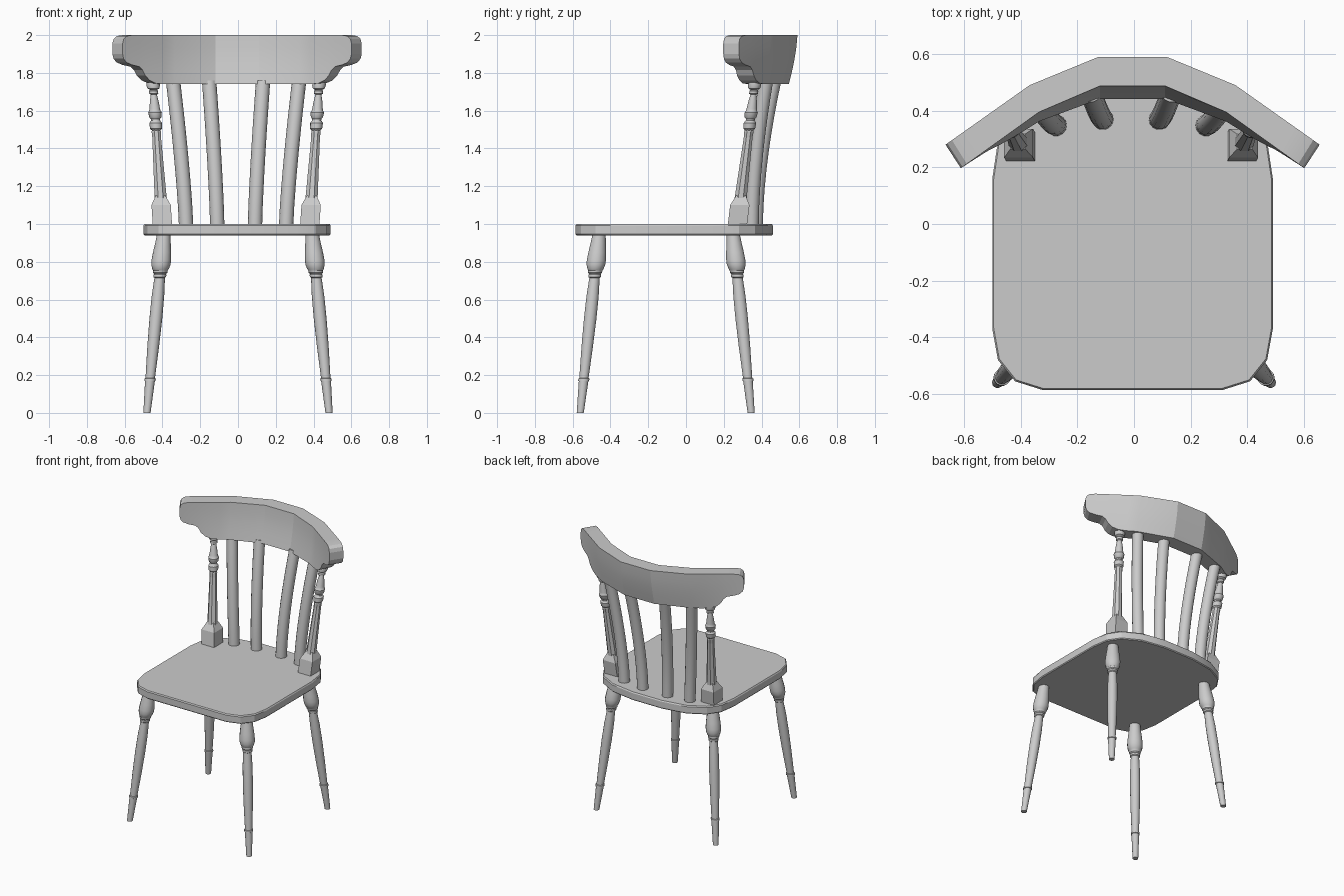
import bpy, bmesh, math
from mathutils import Vector

if "Cube" in bpy.data.objects:
    bpy.data.objects.remove(bpy.data.objects["Cube"])


def finish(name, bm, smooth=35):
    bmesh.ops.recalc_face_normals(bm, faces=bm.faces)
    me = bpy.data.meshes.new(name)
    bm.to_mesh(me)
    bm.free()
    ob = bpy.data.objects.new(name, me)
    bpy.context.collection.objects.link(ob)
    if smooth:
        bpy.ops.object.select_all(action='DESELECT')
        ob.select_set(True)
        bpy.context.view_layer.objects.active = ob
        bpy.ops.object.shade_smooth_by_angle(angle=math.radians(smooth))
    return ob


def loft(name, rings, smooth=35):
    """Skin a list of equal-length point rings and cap both ends."""
    bm = bmesh.new()
    rv = [[bm.verts.new(p) for p in r] for r in rings]
    n = len(rv[0])
    for a, b in zip(rv, rv[1:]):
        for i in range(n):
            j = (i + 1) % n
            bm.faces.new((a[i], a[j], b[j], b[i]))
    bm.faces.new(rv[0])
    bm.faces.new(rv[-1])
    return finish(name, bm, smooth)


def ring(c, r, n, turn=0.0):
    return [(c[0] + r * math.cos(math.tau * (i + turn) / n),
             c[1] + r * math.sin(math.tau * (i + turn) / n), c[2]) for i in range(n)]


def turned(name, a, b, profile, n, turn=0.0, smooth=35):
    """Turned part on a leaning axis a-b; profile is (z, radius)."""
    a, b = Vector(a), Vector(b)
    rings = [ring(a.lerp(b, (z - a.z) / (b.z - a.z)), r, n, turn) for z, r in profile]
    return loft(name, rings, smooth)


def lerp_knots(u, knots):
    for (u0, *p), (u1, *q) in zip(knots, knots[1:]):
        if u <= u1:
            t = (u - u0) / (u1 - u0)
            return [x + (y - x) * t for x, y in zip(p, q)]
    return list(knots[-1][1:])


# seat: rounded square slab
half = [(.32, -.585), (.415, -.555), (.475, -.48), (.495, -.37), (.495, .16),
        (.477, .28), (.42, .365), (.30, .43), (.12, .46)]
outline = half + [(-x, y) for x, y in reversed(half)]


def seat_ring(z, s):
    return [(x * s - .005, (y + .06) * s - .06, z) for x, y in outline]


loft("seat", [seat_ring(.94, .99), seat_ring(.946, 1), seat_ring(.992, 1), seat_ring(1.0, .99)], 25)

# legs: four splayed turnings
leg = [(0, .019), (.168, .026), (.17, .030), (.182, .030), (.184, .025), (.35, .031),
       (.5, .034), (.62, .033), (.715, .028), (.72, .034), (.732, .034), (.735, .031),
       (.742, .038), (.755, .039), (.76, .043), (.785, .051), (.81, .052), (.85, .048),
       (.90, .041), (.945, .036)]
for s, side in ((-1, "left"), (1, "right")):
    turned(f"front_leg_{side}", (s * .482, -.56, 0), (s * .393, -.46, .945), leg, 14)
    turned(f"back_leg_{side}", (s * .482, .345, 0), (s * .393, .25, .945), leg, 14)

# back posts: square foot, faceted shaft and turned beads
shaft = [(1.12, .036), (1.16, .034), (1.46, .025), (1.49, .027), (1.50, .022)]
beads = [(1.495, .022), (1.505, .032), (1.535, .034), (1.548, .024), (1.556, .024),
         (1.565, .032), (1.59, .036), (1.60, .030), (1.61, .028), (1.65, .023), (1.685, .016),
         (1.69, .024), (1.705, .024), (1.71, .018), (1.718, .032), (1.735, .036), (1.75, .034)]
for s, side in ((-1, "left"), (1, "right")):
    a, b = (s * .39 - .01, .272, .995), (s * .44 - .01, .365, 1.75)
    q = math.sqrt(2)
    turned(f"post_base_{side}", a, b, [(.995, .051 * q), (1.10, .051 * q), (1.15, .026 * q)], 4, .5, 0)
    turned(f"post_shaft_{side}", a, b, shaft, 8, .5, 0)
    turned(f"post_beads_{side}", a, b, beads, 14)

# spindles: four bent rods
for s, side in ((-1, "left"), (1, "right")):
    for kind, x0, x1, y0, y1 in (("inner", .10, .143, .37, .468), ("outer", .265, .334, .348, .425)):
        rings = []
        for i in range(9):
            t = i / 8
            c = (s * (x0 + (x1 - x0) * t ** 1.3) - .01, y0 + (y1 - y0) * t ** 1.7, .995 + .765 * t)
            rings.append(ring(c, .038, 14))
        loft(f"{kind}_spindle_{side}", rings)

# crest rail: curved board with scrolled ends, leaning back at the middle
front = [(0, 0, .487), (.115, .115, .487), (.33, .33, .395), (.606, .606, .197)]
back = [(0, 0, .59), (.115, .12, .59), (.33, .363, .49), (.606, .66, .28)]
cols = [(.115, 1.74, 2), (.33, 1.74, 2), (.386, 1.74, 2), (.43, 1.745, 2), (.462, 1.76, 2),
        (.485, 1.785, 2), (.50, 1.815, 2), (.518, 1.833, 2), (.555, 1.842, 2),
        (.585, 1.855, 1.995), (.60, 1.875, 1.98), (.606, 1.90, 1.955)]
cols = [(-u, lo, hi) for u, lo, hi in reversed(cols)] + cols
rings = []
for u, lo, hi in cols:
    s = 1 if u > 0 else -1
    pts = []
    for knots, order in ((front, range(5)), (back, range(4, -1, -1))):
        x, y = lerp_knots(abs(u), knots)
        for i in order:
            z = lo + (hi - lo) * i / 4
            lean = .047 * ((2 - z) / .26) ** 1.5 * (1 - (abs(u) / .606) ** 2)
            pts.append((s * x - .005, y - lean, z))
    rings.append(pts)
loft("crest_rail", rings, 13)
